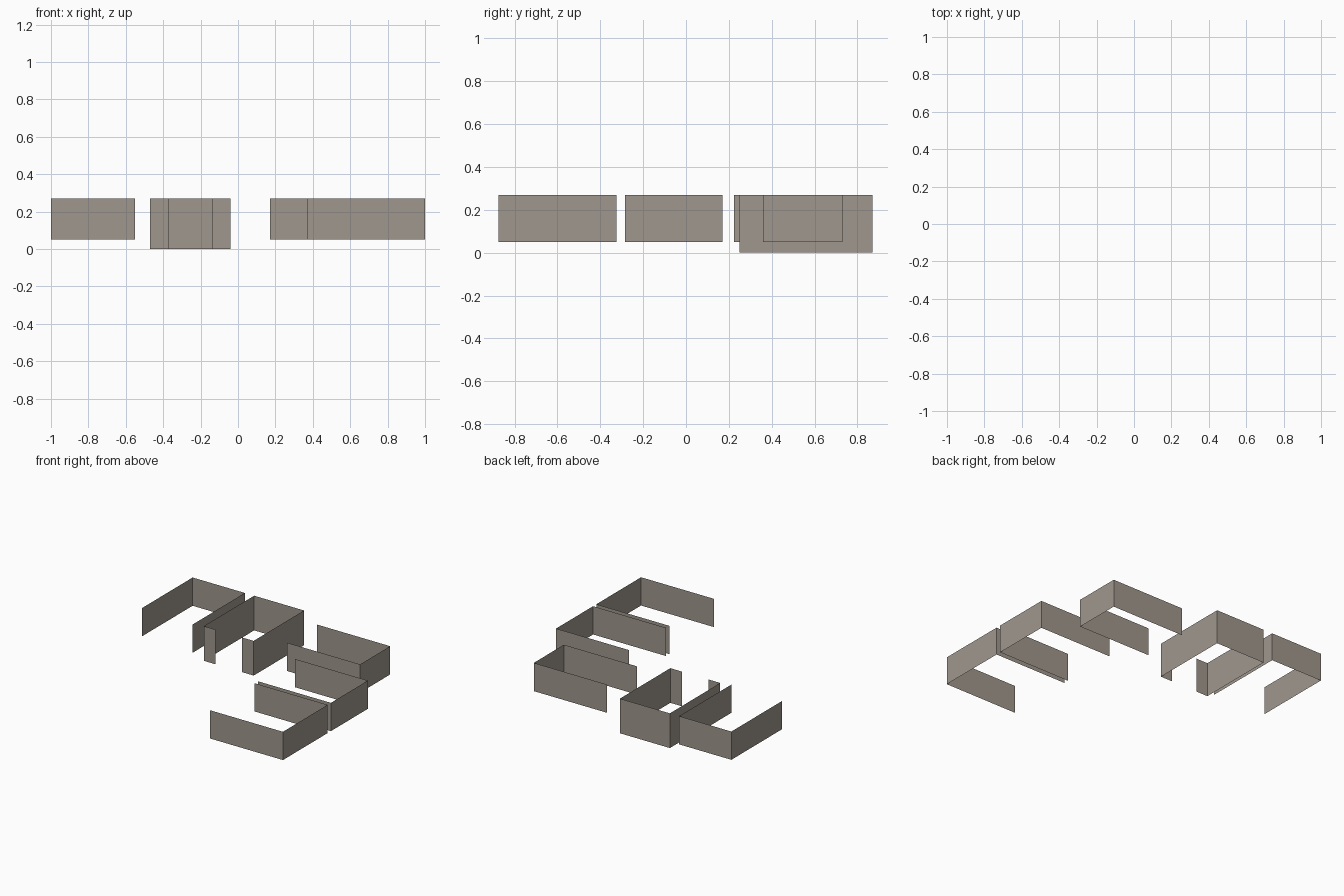
import bpy

if "Cube" in bpy.data.objects:
    bpy.data.objects.remove(bpy.data.objects["Cube"])

# One warm stone colour for every wall
stone = bpy.data.materials.new("warm_stone")
stone.diffuse_color = (0.35, 0.31, 0.27, 1)
stone.use_nodes = True
stone.node_tree.nodes["Principled BSDF"].inputs["Base Color"].default_value = stone.diffuse_color
TOP = 0.27


def wall_strip(name, path, bottom):
    """Open thin wall following a floor-plan path, from bottom up to TOP."""
    n = len(path)
    verts = [(x, y, z) for z in (bottom, TOP) for x, y in path]
    faces = [(i, i + 1, n + i + 1, n + i) for i in range(n - 1)]
    mesh = bpy.data.meshes.new(name)
    mesh.from_pydata(verts, [], faces)
    mesh.materials.append(stone)
    obj = bpy.data.objects.new(name, mesh)
    bpy.context.collection.objects.link(obj)
    return obj


# Corner room, open to the front
wall_strip("corner_room_walls",
           [(-1, 0.25), (-1, 0.87), (-0.55, 0.87), (-0.55, 0.225)], 0.05)

# Entrance room, full height, with a doorway gap in its front wall
wall_strip("entrance_room_walls",
           [(-0.37, 0.25), (-0.47, 0.25), (-0.47, 0.87),
            (-0.04, 0.87), (-0.04, 0.25), (-0.14, 0.25)], 0.0)

# Three side rooms, each open to the left: left x, right x, front y, back y
for name, x0, x1, y0, y1 in (
        ("back_side_room_walls", 0.17, 0.80, 0.36, 0.73),
        ("middle_side_room_walls", 0.37, 1.0, -0.285, 0.17),
        ("front_side_room_walls", 0.37, 1.0, -0.875, -0.325)):
    wall_strip(name, [(x0, y0), (x1, y0), (x1, y1), (x0, y1)], 0.05)
